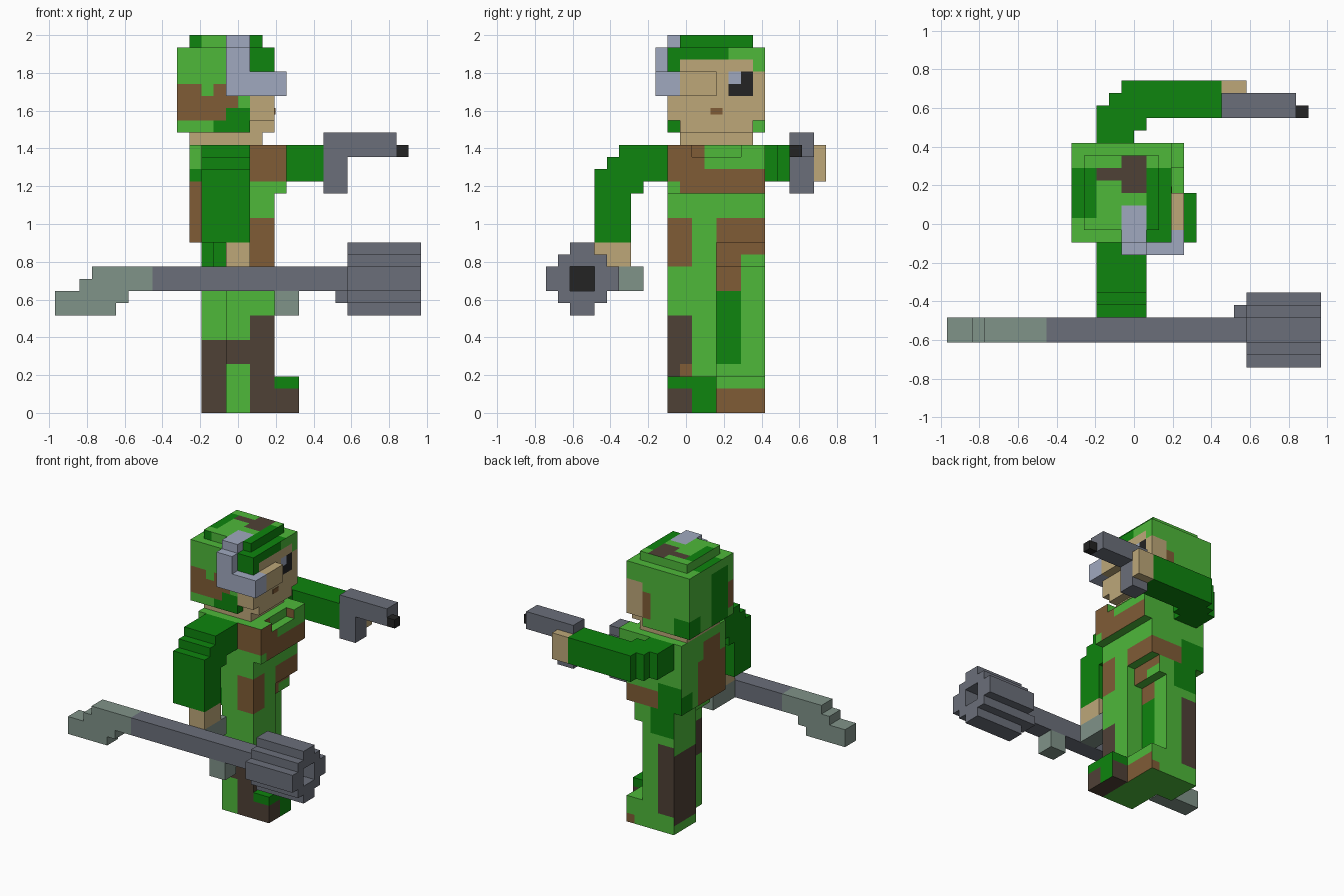
import bpy
import bmesh
from itertools import product
from mathutils import Vector

if "Cube" in bpy.data.objects:
    bpy.data.objects.remove(bpy.data.objects["Cube"], do_unlink=True)

CELL = 2 / 31  # edge of one block
SIDES = {"+x": (1, 0, 0), "-x": (-1, 0, 0), "+y": (0, 1, 0),
         "-y": (0, -1, 0), "+z": (0, 0, 1), "-z": (0, 0, -1)}


def linear(byte):
    c = byte / 255
    return c / 12.92 if c < 0.04045 else ((c + 0.055) / 1.055) ** 2.4


def make_material(name, *rgb):
    colour = [linear(c) for c in rgb] + [1]
    mat = bpy.data.materials.new(name)
    mat.use_nodes = True
    mat.diffuse_color = colour
    mat.node_tree.nodes["Principled BSDF"].inputs["Base Color"].default_value = colour
    return mat


PALETTE = {
    "light": make_material("light_green", 78, 184, 58),
    "dark": make_material("dark_green", 14, 133, 14),
    "brown": make_material("earth_brown", 128, 92, 54),
    "umber": make_material("dark_brown", 79, 65, 54),
    "skin": make_material("tan_skin", 189, 167, 121),
    "steel": make_material("gun_grey", 107, 111, 122),
    "strap": make_material("pale_blue_grey", 160, 169, 191),
    "grip": make_material("grey_green", 128, 147, 137),
    "black": make_material("near_black", 35, 35, 35),
}
NAMES = list(PALETTE)


def cells(x, y, z):
    return set(product(range(*x), range(*y), range(*z)))


def place(x, y, z):
    return Vector((x, y - 11.5, z)) * CELL


def part(name, base, boxes, carve=(), paint=()):
    """Skin a union of block boxes; paint rules are (colour, sides, x, y, z)."""
    solid = set().union(*(cells(*b) for b in boxes))
    for b in carve:
        solid -= cells(*b)
    rules = [(colour, sides, cells(*box)) for colour, sides, *box in paint]
    bm = bmesh.new()
    corners = {}
    for cell in sorted(solid):
        for side, normal in SIDES.items():
            if tuple(a + b for a, b in zip(cell, normal)) in solid:
                continue
            axis = [abs(n) for n in normal].index(1)
            u, v = (axis + 1) % 3, (axis + 2) % 3
            loop = [(0, 0), (1, 0), (1, 1), (0, 1)]
            verts = []
            for du, dv in loop if normal[axis] > 0 else reversed(loop):
                p = list(cell)
                p[axis] += normal[axis] > 0
                p[u] += du
                p[v] += dv
                key = tuple(p)
                if key not in corners:
                    corners[key] = bm.verts.new(place(*key))
                verts.append(corners[key])
            face = bm.faces.new(verts)
            colour = base
            for rule_colour, sides, region in rules:
                if side in (sides or SIDES) and cell in region:
                    colour = rule_colour
            face.material_index = NAMES.index(colour)
    # merge flat areas of one colour
    bmesh.ops.dissolve_limit(bm, angle_limit=0.01, verts=bm.verts, edges=bm.edges,
                             delimit={'MATERIAL'})
    mesh = bpy.data.meshes.new(name)
    bm.to_mesh(mesh)
    bm.free()
    for mat in PALETTE.values():
        mesh.materials.append(mat)
    obj = bpy.data.objects.new(name, mesh)
    bpy.context.collection.objects.link(obj)
    return obj


FRONT, BACK, LEFT, RIGHT, TOP = ["+x"], ["-x"], ["+y"], ["-y"], ["+z"]
FULL = (-9, 9)   # whole width of the figure
BODY = (10, 18)  # depth range shared by torso and helmet
NEAR = (10, 14)  # striding leg
FAR = (14, 18)   # trailing leg

# Legs in mid stride, with the feet
part("striding_leg", "light",
     [((-1, 3), NEAR, (3, 12)), ((-2, 3), NEAR, (12, 14)), ((-1, 5), NEAR, (0, 3))],
     paint=[("umber", RIGHT, (1, 3), NEAR, (0, 8)), ("umber", RIGHT, (-1, 3), NEAR, (4, 6)),
            ("umber", FRONT, FULL, (10, 12), (3, 8)), ("brown", FRONT, FULL, (11, 12), (3, 4)),
            ("umber", None, (3, 5), NEAR, (0, 2)), ("dark", FRONT, (3, 5), (12, 14), (0, 2)),
            ("dark", None, (3, 5), NEAR, (2, 3)), ("brown", FRONT, FULL, (10, 12), (12, 14)),
            ("brown", RIGHT, (1, 3), NEAR, (12, 14)), ("dark", RIGHT, (-3, -1), NEAR, (12, 14)),
            ("umber", BACK, FULL, NEAR, (6, 10))])
part("trailing_leg", "light",
     [((-3, 1), FAR, (3, 12)), ((-3, 2), FAR, (12, 14)), ((-3, 3), FAR, (0, 3))],
     paint=[("umber", RIGHT, (-3, -1), FAR, (0, 6)), ("umber", BACK, FULL, FAR, (1, 9)),
            ("umber", LEFT, (-3, -1), FAR, (2, 10)), ("dark", FRONT, FULL, (14, 16), (4, 10)),
            ("brown", FRONT, FULL, FAR, (0, 2)), ("brown", LEFT, (2, 3), FAR, (0, 1)),
            ("brown", FRONT, FULL, (14, 16), (10, 14)), ("brown", FRONT, FULL, FAR, (13, 14)),
            ("dark", LEFT, (-3, 0), FAR, (11, 14)), ("dark", RIGHT, (-3, -1), FAR, (12, 14))])

# Torso with the raised chest and open collar
part("torso", "light",
     [((-4, 3), BODY, (14, 22)), ((3, 4), BODY, (18, 22))],
     carve=[((3, 4), (12, 16), (21, 22))],
     paint=[("brown", FRONT, FULL, (10, 12), (14, 16)), ("brown", FRONT, FULL, FAR, (14, 16)),
            ("brown", FRONT, FULL, (10, 13), (20, 22)), ("brown", FRONT, FULL, BODY, (19, 20)),
            ("brown", FRONT, FULL, (11, 18), (18, 19)), ("brown", RIGHT, (1, 4), BODY, (19, 22)),
            ("brown", RIGHT, (1, 3), BODY, (14, 16)), ("brown", RIGHT, (-4, -3), BODY, (14, 19)),
            ("dark", RIGHT, (-4, -3), BODY, (19, 20)), ("brown", BACK, FULL, (10, 15), (14, 19)),
            ("brown", BACK, FULL, (11, 14), (19, 21)), ("brown", LEFT, (-1, 3), BODY, (14, 16)),
            ("dark", LEFT, (-4, -1), BODY, (14, 17)), ("dark", BACK, FULL, (16, 18), (14, 16))])

# Head: neck, face and helmet in one shell
part("neck", "skin", [((-4, 2), (11, 17), (22, 23))])
part("head", "light",
     [((-5, 1), BODY, (23, 24)), ((1, 3), (11, 17), (23, 24)),
      ((-5, 3), BODY, (24, 30)), ((-4, 2), (11, 17), (30, 31))],
     paint=[("brown", RIGHT, (-5, 0), BODY, (24, 26)), ("brown", RIGHT, (-5, -3), BODY, (26, 27)),
            ("brown", RIGHT, (-2, -1), BODY, (26, 27)), ("dark", RIGHT, (-2, 1), BODY, (23, 24)),
            ("dark", RIGHT, (-1, 1), BODY, (24, 25)), ("dark", RIGHT, (1, 3), BODY, (28, 31)),
            ("dark", RIGHT, (-4, -3), BODY, (30, 31)),
            ("dark", BACK, FULL, (11, 14), (23, 29)), ("brown", BACK, FULL, (10, 11), (24, 27)),
            ("dark", BACK, FULL, (16, 18), (23, 25)), ("dark", LEFT, (-5, -3), BODY, (23, 25)),
            ("brown", LEFT, (0, 1), BODY, (24, 27)),
            ("skin", FRONT + LEFT + RIGHT + ["-z"], (1, 3), BODY, (23, 28)),
            ("skin", FRONT, (1, 3), (11, 17), (28, 29)),
            ("dark", FRONT, (1, 3), (10, 11), (28, 29)), ("dark", FRONT, FULL, BODY, (29, 31)),
            ("light", FRONT, FULL, (15, 18), (29, 30)), ("dark", FRONT, (0, 1), (10, 11), (23, 24)),
            ("dark", TOP, (1, 3), (10, 16), (29, 31)), ("dark", TOP, (-5, -3), (12, 16), (29, 31)),
            ("umber", TOP, (-3, 1), (15, 16), (30, 31)), ("umber", TOP, (-1, 1), (14, 17), (30, 31)),
            ("black", FRONT, FULL, (15, 17), (26, 28)), ("strap", FRONT, FULL, (15, 16), (27, 28)),
            ("strap", TOP, (-1, 1), (11, 13), (30, 31))])
part("raised_cheek", "skin", [((3, 4), (11, 14), (26, 28))])
part("head_strap", "strap",
     [((-1, 1), (9, 10), (26, 30)), ((-1, 1), (10, 11), (30, 31)),
      ((1, 4), (9, 10), (26, 28)), ((3, 4), (10, 11), (26, 28))])

# Mouth as a thin plate on the face
bpy.ops.mesh.primitive_cube_add(size=1, location=place(3, 14, 24.75))
mouth = bpy.context.object
mouth.name = "mouth"
mouth.scale = (0.008, CELL, CELL / 2)
mouth.data.materials.append(PALETTE["brown"])

# Arm holding the launcher
ARM = (-3, 1)
part("lowered_arm", "dark",
     [(ARM, (6, 10), (19, 22)), (ARM, (5, 8), (18, 21)),
      (ARM, (4, 7), (14, 20))])
part("lowered_hand", "skin", [((-1, 1), (4, 7), (12, 14))])

# Arm stretched out with the pistol
LEVEL = (19, 22)
part("raised_arm", "dark",
     [((-3, 0), (18, 21), LEVEL), ((-2, 1), (19, 22), LEVEL),
      ((-1, 7), (20, 23), LEVEL)])
part("raised_hand", "skin", [((7, 9), (22, 23), LEVEL)])
part("pistol", "steel",
     [((7, 13), (20, 22), (21, 23)), ((7, 9), (20, 22), (18, 21))])
part("pistol_muzzle", "black", [((13, 14), (20, 21), (21, 22))])

# Launcher: tube, stock, grips and stepped round barrel
TUBE = (2, 4)
part("launcher_tube", "steel",
     [((-7, 9), TUBE, (10, 12)), ((8, 9), (3, 5), (9, 10))])
part("launcher_stock", "grip",
     [((-12, -7), TUBE, (10, 12)), ((-13, -9), TUBE, (9, 11)),
      ((-15, -10), TUBE, (8, 10))])
part("launcher_foregrip", "grip", [((3, 5), TUBE, (8, 10))])
part("launcher_side_grip", "grip", [((-1, 1), (4, 8), (10, 12))])
BARREL = (9, 15)
part("launcher_barrel", "steel",
     [(BARREL, (i, 6 - i), (10 - i, 12 + i)) for i in range(3)],
     carve=[((13, 15), TUBE, (10, 12))],
     paint=[("black", FRONT, (12, 13), TUBE, (10, 12))])
